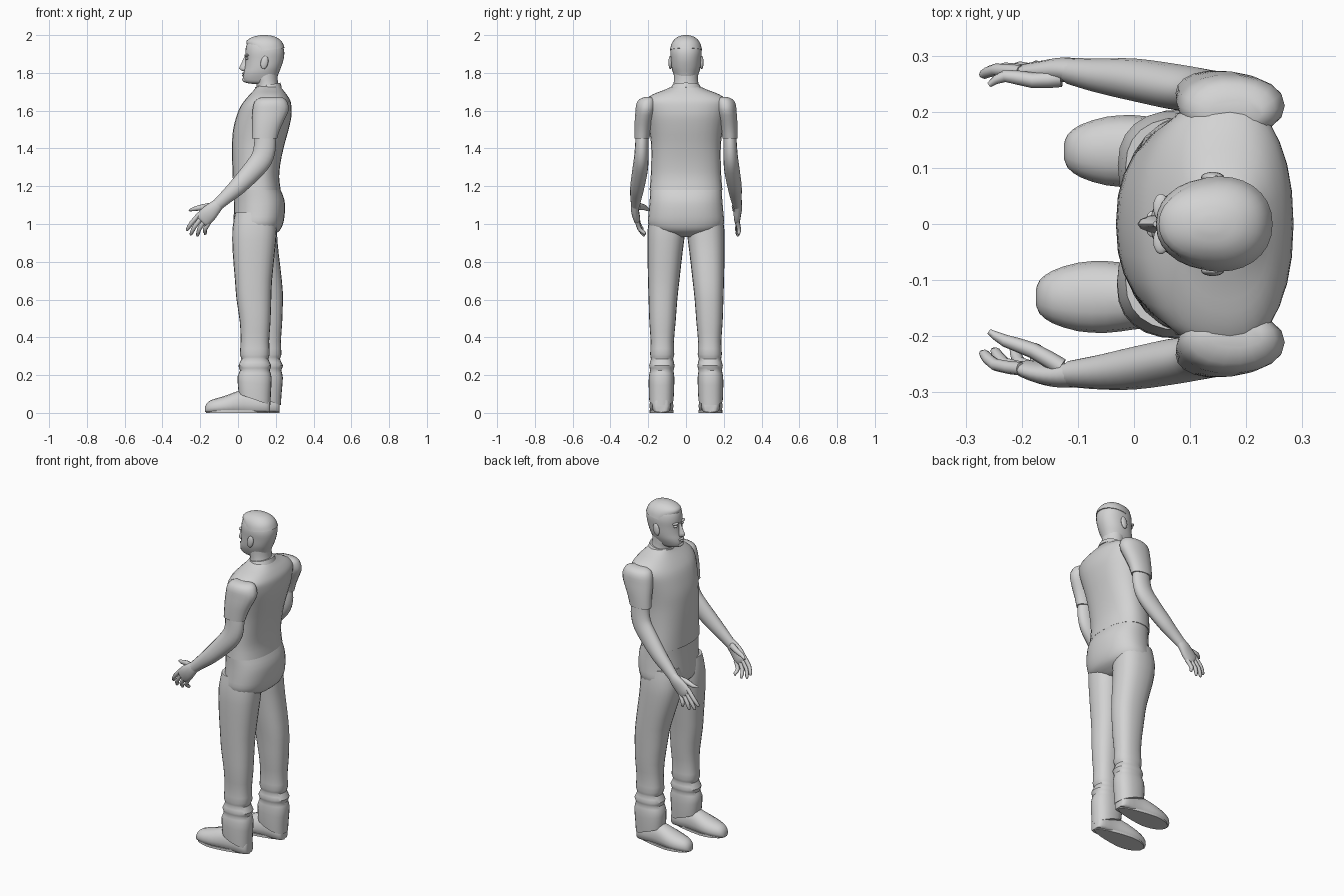
import bpy, bmesh, math
from mathutils import Vector

mat = bpy.data.materials.new("light grey")
mat.diffuse_color = (0.65, 0.65, 0.65, 1)


def spline(keys, k=3):
    """Catmull-Rom interpolation between tuples of numbers"""
    out = []
    for i in range(len(keys) - 1):
        p0, p1 = keys[max(i - 1, 0)], keys[i]
        p2, p3 = keys[i + 1], keys[min(i + 2, len(keys) - 1)]
        for j in range(k):
            t = j / k
            out.append(tuple(0.5 * (2*b + (c - a)*t + (2*a - 5*b + 4*c - d)*t*t
                                    + (3*b - a - 3*c + d)*t**3)
                             for a, b, c, d in zip(p0, p1, p2, p3)))
    out.append(tuple(keys[-1]))
    return out


def skin(name, rings, angle=45):
    """Closed surface through a list of point rings"""
    bm = bmesh.new()
    vr = [[bm.verts.new(p) for p in r] for r in rings]
    n = len(vr[0])
    for a, b in zip(vr, vr[1:]):
        for i in range(n):
            bm.faces.new((a[i], a[(i+1) % n], b[(i+1) % n], b[i]))
    bm.faces.new(vr[0])
    bm.faces.new(vr[-1])
    bmesh.ops.recalc_face_normals(bm, faces=bm.faces)
    me = bpy.data.meshes.new(name)
    bm.to_mesh(me)
    bm.free()
    me.materials.append(mat)
    ob = bpy.data.objects.new(name, me)
    bpy.context.collection.objects.link(ob)
    bpy.ops.object.select_all(action='DESELECT')
    ob.select_set(True)
    bpy.context.view_layer.objects.active = ob
    bpy.ops.object.shade_smooth_by_angle(angle=math.radians(angle))
    return ob


def sp(v, p):
    return math.copysign(abs(v) ** (2 / p), v)


def hring(z, x0, x1, xw, w, yc=0, p=2.3, n=28, tilt=0):
    """Horizontal ring from x0 to x1, widest (half width w) at xw"""
    r = []
    for i in range(n):
        a = 2 * math.pi * i / n
        c, s = sp(math.cos(a), p), sp(math.sin(a), p)
        r.append(Vector((xw + c * ((x1 - xw) if c > 0 else (xw - x0)),
                         yc + w * s, z - tilt * c)))
    return r


def tube(name, keys, n=16, k=3):
    """Limb along (x, y, z, radius in the x-z plane, radius across)"""
    ks = spline(keys, k)
    pts = [Vector(q[:3]) for q in ks]
    rings = []
    for i, q in enumerate(ks):
        t = (pts[min(i+1, len(pts)-1)] - pts[max(i-1, 0)]).normalized()
        b = Vector((0, 1, 0))
        b = (b - t * b.dot(t)).normalized()
        a = t.cross(b)
        rings.append([pts[i] + a * q[3] * math.cos(2*math.pi*j/n)
                      + b * q[4] * math.sin(2*math.pi*j/n) for j in range(n)])
    return skin(name, rings, 60)


def blob(name, c, r, rot=0):
    """Small ellipsoid"""
    rings = []
    for i in range(1, 10):
        a = math.pi * i / 10
        rings.append([Vector((r[0]*math.sin(a)*math.cos(b), r[1]*math.sin(a)*math.sin(b),
                              r[2]*math.cos(a))) for b in [math.pi*j/7 for j in range(14)]])
    ob = skin(name, rings, 60)
    ob.location = c
    ob.rotation_euler = (0, rot, 0)
    return ob


# Shirt: z, front x, back x, widest x, half width
shirt = [(1.18, -.026, .226, .11, .193), (1.25, -.028, .218, .11, .187),
         (1.33, -.031, .226, .12, .184), (1.42, -.032, .246, .13, .185),
         (1.5, -.026, .268, .14, .195), (1.57, -.008, .283, .15, .21),
         (1.62, .012, .283, .16, .222), (1.655, .036, .276, .17, .218),
         (1.685, .062, .258, .17, .178), (1.71, .085, .238, .16, .115),
         (1.73, .1, .222, .16, .07)]
skin("shirt", [hring(*k) for k in spline(shirt)], 40)

# Trouser seat
seat = [(1.2, -.02, .216, .11, .188), (1.13, -.02, .245, .12, .192),
        (1.06, -.022, .248, .12, .198), (1.0, -.024, .238, .11, .2),
        (.96, -.015, .215, .1, .17), (.93, .02, .16, .09, .07)]
skin("trouser_seat", [hring(*k) for k in spline(seat)], 40)

# Neck and collar
neck = [(1.69, .095, .225, .16, .075), (1.74, .098, .213, .155, .066),
        (1.77, .09, .21, .15, .064), (1.8, .09, .21, .15, .064)]
skin("neck", [hring(*k, p=2) for k in spline(neck)])
skin("collar", [hring(1.712, .088, .232, .16, .085, p=2, tilt=-.012),
                hring(1.736, .09, .224, .158, .073, p=2, tilt=-.012)])

# Head
head = [(1.742, .075, .17, .13, .03), (1.75, .036, .195, .13, .046),
        (1.772, .026, .206, .13, .058), (1.8, .029, .216, .13, .069),
        (1.83, .036, .228, .14, .076), (1.87, .04, .241, .145, .08),
        (1.91, .039, .245, .15, .083), (1.945, .044, .236, .15, .077),
        (1.972, .058, .218, .145, .062), (1.99, .085, .19, .14, .04),
        (1.998, .12, .155, .138, .012)]
skin("head", [hring(*k, p=2.15) for k in spline(head)], 60)

# Short hair with a raised front edge
hair = [(1.92, .07, .247, .15, .085), (1.95, .05, .237, .15, .078),
        (1.974, .046, .22, .145, .064), (1.992, .08, .192, .14, .041),
        (2.0, .12, .155, .138, .012)]
skin("hair", [hring(*k, p=2.15, tilt=-.012 * (2 - k[0]) / .08) for k in spline(hair)], 35)

# Nose, brow, lips, chin
skin("nose", [hring(z, x, .07, .05, w, p=2, n=12) for z, x, w in
              ((1.888, .034, .008), (1.86, .022, .01), (1.835, .01, .014),
               (1.822, .006, .017), (1.812, .018, .015), (1.808, .035, .01))], 60)
blob("upper_lip", (.032, 0, 1.797), (.012, .023, .006))
blob("lower_lip", (.033, 0, 1.785), (.012, .02, .006))
blob("chin", (.04, 0, 1.764), (.018, .024, .014))
for s in (-1, 1):
    blob("brow", (.048, s * .03, 1.893), (.014, .024, .007))
    blob("eye", (.049, s * .03, 1.876), (.01, .014, .007))
    blob("ear", (.14, s * .083, 1.855), (.02, .01, .036), .2)

# Legs: z, front x, back x, inner y, outer y (far leg stands further back)
leg = [(1.06, -.015, .2, .01, .19), (.97, -.03, .205, .004, .203),
       (.85, -.028, .195, .018, .204), (.7, -.016, .18, .035, .201),
       (.6, -.008, .176, .046, .198), (.48, .01, .172, .055, .194),
       (.38, .014, .165, .064, .187), (.31, .01, .168, .062, .19),
       (.285, .018, .16, .068, .186), (.25, .002, .176, .06, .195),
       (.225, .01, .168, .066, .19), (.19, -.002, .178, .062, .197),
       (.12, .0, .174, .063, .197), (.07, .004, .172, .066, .195)]
shoe = [(-.175, .02, .012), (-.168, .042, .03), (-.145, .062, .047),
        (-.1, .076, .061), (-.05, .092, .064), (0, .11, .058), (.06, .115, .05),
        (.13, .11, .05), (.16, .1, .042), (.17, .08, .028)]
for s, side in ((-1, "near"), (1, "far")):
    rings = []
    for z, x0, x1, y0, y1 in spline(leg, 2):
        t = min(1, max(0, (1.0 - z) / .4))
        d = .062 * t * t * (3 - 2 * t) - .01 * max(0, 1 - z / .25) if s > 0 else 0
        w = (y1 - y0) / 2
        rings.append(hring(z, x0 + d, x1 + d, (x0 + x1) / 2 + d, w, s * (y0 + y1) / 2,
                           p=2.4, n=24, tilt=.045 * max(0, 1 - z / .2)))
    skin(side + "_trouser_leg", rings, 35)
    # Shoe sections run along x with a flat sole
    d = .05 if s > 0 else 0
    rings = []
    for x, h, w in spline(shoe, 2):
        r = []
        for j in range(16):
            a = 2 * math.pi * j / 16
            r.append(Vector((x + d, s * .13 + w * sp(math.cos(a), 2.3),
                             .005 + max(0, h * .35 + h * .65 * math.sin(a)))))
        rings.append(r)
    skin(side + "_shoe", rings, 50)
    skin(side + "_sole", [[Vector((x + d + c * (a if c > 0 else b), s * .13 + w * v, z))
                           for c, v, a, b in
                           [(math.cos(q), math.sin(q), .215, .125)
                            for q in [math.pi * j / 12 for j in range(24)]]
                           for x, w in [(-.045, .063 if c < 0 else .063 - .016 * c)]]
                          for z in (0, .014)], 40)

    # Sleeve: z, front x, back x, widest x, half width, centre y
    sleeve = [(1.672, .13, .23, .18, .02, .2), (1.66, .098, .252, .175, .045, .204),
              (1.635, .083, .265, .17, .055, .209), (1.6, .077, .268, .165, .055, .213),
              (1.55, .075, .245, .16, .05, .222), (1.5, .075, .222, .148, .044, .229),
              (1.452, .074, .207, .14, .04, .233)]
    skin(side + "_sleeve", [hring(z, a, b, c, w, s * y, p=2.1, n=18)
                            for z, a, b, c, w, y in spline(sleeve, 2)], 40)
    # Arm from inside the sleeve to the wrist
    wy = .267 if s < 0 else .272
    tube(side + "_arm", [(.142, s*.232, 1.48, .055, .034), (.142, s*.234, 1.41, .058, .036),
                         (.125, s*.237, 1.345, .058, .039), (.075, s*.244, 1.28, .054, .041),
                         (0, s*.257, 1.2, .046, .038), (-.06, s*.264, 1.145, .037, .031),
                         (-.11, s*wy, 1.1, .031, .024)])
    # Hand: the near one curls inwards, the far one stays straight
    curl = .035 if s < 0 else .005
    ky = wy - curl * .25
    tube(side + "_palm", [(-.1, s*wy, 1.11, .03, .023), (-.125, s*(wy+.003), 1.085, .037, .022),
                          (-.155, s*wy, 1.055, .044, .02), (-.185, s*ky, 1.025, .043, .016),
                          (-.195, s*ky, 1.015, .034, .01)], 14)
    for i, (kx, kz, tx, tz) in enumerate(((-.213, 1.045, -.272, .965), (-.2, 1.028, -.252, .942),
                                          (-.182, 1.015, -.218, .936), (-.163, 1.0, -.178, .944))):
        ty = wy - curl - .004 * i * (1 if s < 0 else -1)
        my = (ky + ty) / 2 + .006
        tube(side + "_finger", [(kx + .012, s*ky, kz + .012, .012, .012),
                                ((kx + tx) / 2 - .004, s*my, (kz + tz) / 2, .0115, .011),
                                (tx + .005, s*ty, tz + .008, .009, .009),
                                (tx, s*ty, tz, .004, .004)], 8, 2)
    th = .192 if s < 0 else .248
    tube(side + "_thumb", [(-.13, s*(wy-.012), 1.095, .02, .016),
                           (-.18, s*((wy+th)/2 - .004), 1.09, .016, .014),
                           (-.23, s*(th+.016), 1.08, .012, .011),
                           (-.258, s*th, 1.072, .005, .005)], 8, 2)
